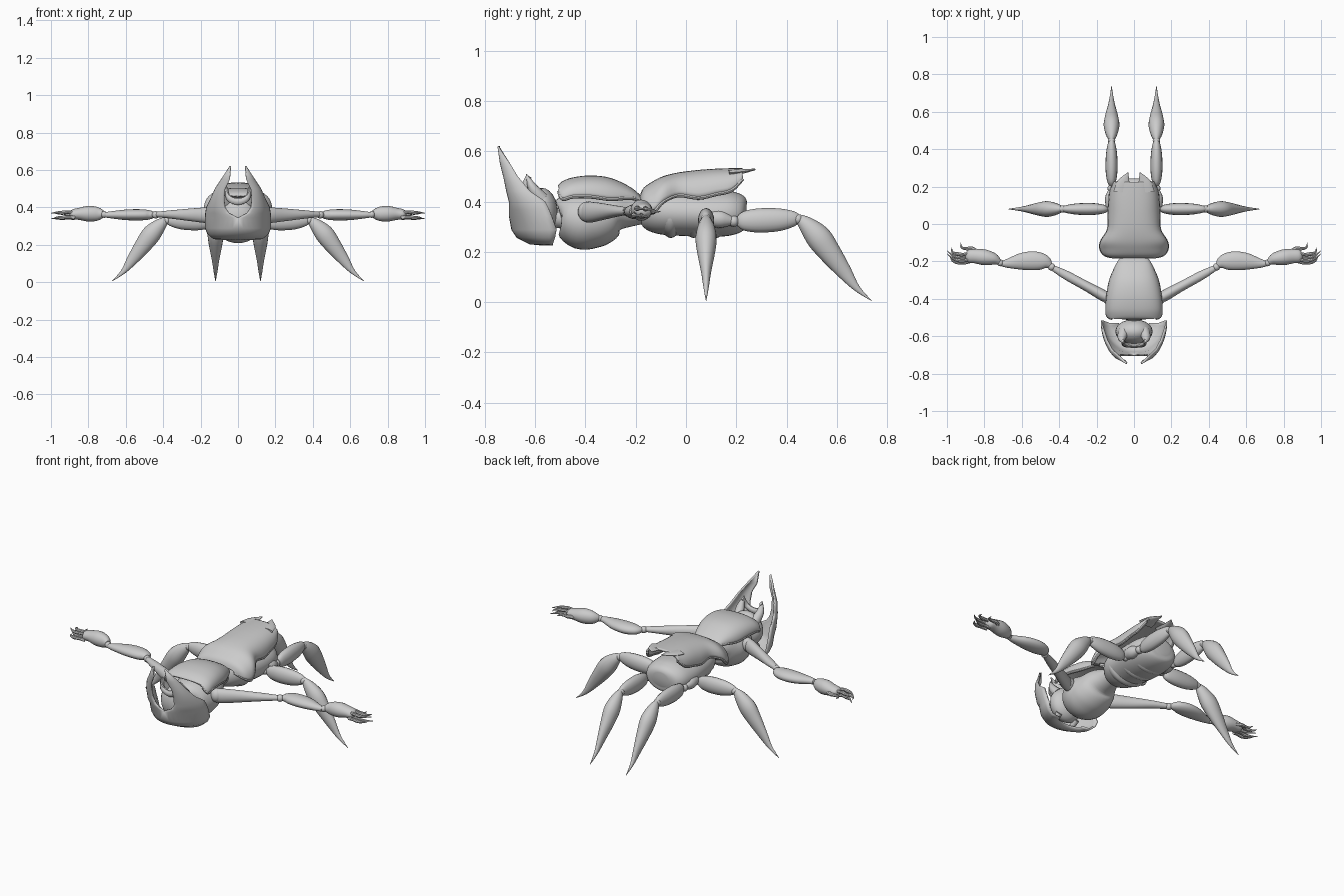
import bpy, bmesh, math
from mathutils import Vector

UP = Vector((0, 0, 1))


def smooth_rows(rows, steps):
    """Catmull-Rom interpolation through rows of numbers."""
    out = []
    for i in range(len(rows) - 1):
        p0, p1 = rows[max(i - 1, 0)], rows[i]
        p2, p3 = rows[i + 1], rows[min(i + 2, len(rows) - 1)]
        for k in range(steps):
            t = k / steps
            out.append([0.5 * (2 * b + (c - a) * t + (2 * a - 5 * b + 4 * c - d) * t * t
                               + (3 * b - a - 3 * c + d) * t ** 3)
                        for a, b, c, d in zip(p0, p1, p2, p3)])
    return out + [list(rows[-1])]


def finish(name, bm, mirror=False, thick=0.0):
    bmesh.ops.recalc_face_normals(bm, faces=bm.faces)
    mesh = bpy.data.meshes.new(name)
    bm.to_mesh(mesh)
    bm.free()
    ob = bpy.data.objects.new(name, mesh)
    bpy.context.collection.objects.link(ob)
    if mirror:
        m = ob.modifiers.new("Mirror", 'MIRROR')
        m.merge_threshold = 0.0005
    if thick:
        s = ob.modifiers.new("Solidify", 'SOLIDIFY')
        s.thickness, s.offset = thick, 0
    bpy.ops.object.select_all(action='DESELECT')
    ob.select_set(True)
    bpy.context.view_layer.objects.active = ob
    bpy.ops.object.shade_smooth_by_angle(angle=math.radians(40))
    return ob


def tube(name, rows, mirror=False, sides=20, steps=4):
    """Elliptical loft; each row is x, y, z, half width, half height."""
    rows = smooth_rows(rows, steps)
    bm, rings = bmesh.new(), []
    for i, r in enumerate(rows):
        d = Vector(rows[min(i + 1, len(rows) - 1)][:3]) - Vector(rows[max(i - 1, 0)][:3])
        d.normalize()
        side = d.cross(UP).normalized()
        up = side.cross(d)
        a, b = max(r[3], 0.001), max(r[4], 0.001)
        rings.append([bm.verts.new(Vector(r[:3]) + side * a * math.cos(t) + up * b * math.sin(t))
                      for t in (2 * math.pi * k / sides for k in range(sides))])
    for p, q in zip(rings, rings[1:]):
        for k in range(sides):
            n = (k + 1) % sides
            bm.faces.new((p[k], p[n], q[n], q[k]))
    bm.faces.new(rings[0])
    bm.faces.new(rings[-1])
    return finish(name, bm, mirror)


def ball(name, c, r, mirror=False):
    bm = bmesh.new()
    bmesh.ops.create_uvsphere(bm, u_segments=20, v_segments=12, radius=1)
    bmesh.ops.scale(bm, vec=r, verts=bm.verts)
    bmesh.ops.translate(bm, vec=c, verts=bm.verts)
    return finish(name, bm, mirror)


def sheet(name, grid, mirror, thick):
    bm = bmesh.new()
    vs = [[bm.verts.new(p) for p in row] for row in grid]
    for p, q in zip(vs, vs[1:]):
        for k in range(len(p) - 1):
            bm.faces.new((p[k], p[k + 1], q[k + 1], q[k]))
    bmesh.ops.remove_doubles(bm, verts=bm.verts, dist=0.0003)
    return finish(name, bm, mirror, thick)


def arch_shell(name, rows):
    """Curved back shell; each row is y, half width, top z, edge z."""
    grid = []
    for y, w, zt, ze in smooth_rows(rows, 4):
        line = []
        for k in range(25):
            t = math.pi * k / 24
            c, s = math.cos(t), math.sin(t)
            line.append((w * math.copysign(abs(c) ** 0.8, c), y, ze + (zt - ze) * s ** 0.8))
        grid.append(line)
    sheet(name, grid, False, 0.012)
    # thick rolled rim along the lower edge
    rim = [(w, y, ze, 0.008, 0.008) for y, w, zt, ze in rows]
    tube(name + "_rim", rim, True, 8)


# body masses
tube("abdomen", [(0, -.19, .36, .03, .03), (0, -.16, .36, .08, .07), (0, -.1, .36, .12, .09),
                 (0, 0, .355, .135, .092), (0, .1, .352, .14, .093), (0, .18, .355, .13, .088),
                 (0, .225, .36, .10, .07), (0, .24, .36, .05, .04)], sides=32)
tube("thorax", [(0, -.50, .35, .05, .05), (0, -.485, .35, .10, .085), (0, -.42, .33, .13, .118),
                (0, -.37, .33, .13, .115), (0, -.33, .34, .12, .105), (0, -.28, .36, .10, .08),
                (0, -.22, .36, .07, .06), (0, -.15, .36, .055, .045)], sides=32)
for i, y in enumerate((-.06, .03, .12)):
    tube(f"belly_ridge_{i + 1}", [(0, y - .035, .345, .11, .07), (0, y, .345, .125, .09),
                                  (0, y + .035, .345, .11, .07)], sides=32)

# back shells
arch_shell("thorax_shell", [(-.505, .12, .46, .44), (-.49, .142, .475, .41), (-.45, .145, .49, .42),
                            (-.38, .14, .498, .42), (-.30, .125, .488, .41),
                            (-.22, .09, .45, .415), (-.175, .06, .41, .40)])
arch_shell("wing_shell", [(-.178, .10, .42, .40), (-.165, .155, .45, .375), (-.13, .178, .475, .36),
                          (-.09, .172, .495, .40), (-.03, .137, .51, .425), (.05, .135, .52, .415),
                          (.12, .13, .525, .43), (.18, .122, .527, .445), (.225, .10, .527, .49)])
tube("shell_tail_point", [(.06, .17, .515, .05, .012), (.055, .22, .52, .035, .01),
                          (.032, .275, .528, .002, .003)], True, 12)

# head, neck and jaws
ball("head", (0, -.575, .355), (.10, .066, .10))
tube("neck", [(0, -.54, .34, .06, .06), (0, -.51, .335, .04, .04), (0, -.47, .34, .06, .06)])
tube("brow_ring", [(-.06, -.625, .50, .008, .012), (-.05, -.645, .45, .012, .016),
                   (0, -.65, .43, .012, .018), (.05, -.645, .45, .012, .016),
                   (.06, -.625, .50, .008, .012)], sides=10)
tube("brow_spike", [(.055, -.575, .41, .03, .03), (.065, -.61, .455, .022, .02),
                    (.06, -.635, .51, .002, .002)], True, 12)
tube("jaw", [(.06, -.56, .28, .018, .018), (.055, -.60, .25, .014, .014),
             (.015, -.62, .24, .003, .003)], True, 10)

# horned face shield: z, inner x, outer x, inner y, outer y
shield = [(.62, .037, .04, -.745, -.744), (.55, .043, .085, -.735, -.70),
          (.50, .068, .118, -.722, -.67), (.44, .073, .145, -.71, -.62),
          (.40, .068, .165, -.70, -.56), (.37, .048, .17, -.70, -.545),
          (.345, 0, .172, -.70, -.535), (.29, 0, .172, -.69, -.515),
          (.26, 0, .16, -.67, -.52), (.235, 0, .13, -.62, -.53), (.23, 0, .08, -.57, -.53)]
grid = []
for z, xi, xo, yi, yo in shield:
    grid.append([(xi + (xo - xi) * math.sin(t), yi + (yo - yi) * (1 - math.cos(t)), z)
                 for t in (math.pi / 2 * k / 10 for k in range(11))])
sheet("face_shield", grid, True, 0.01)


# walking legs, drawn along one direction in a vertical plane
def leg(name, place, mirror=True):
    def seg(part, rows):
        tube(f"{name}_{part}", [(*place(d), z, a, b) for d, z, a, b in rows], mirror, 16)
    ball(f"{name}_hip", (*place(.06), .322), (.022, .022, .022), mirror)
    seg("base", [(-.04, .335, .03, .03), (.01, .33, .035, .035), (.06, .322, .014, .014)])
    seg("thigh", [(.075, .322, .012, .02), (.10, .323, .024, .038), (.16, .325, .032, .048),
                  (.24, .328, .03, .045), (.30, .332, .02, .03), (.325, .332, .008, .012)])
    ball(f"{name}_knee", (*place(.315), .33), (.02, .02, .02), mirror)
    seg("shin", [(.31, .34, .008, .012), (.345, .312, .028, .032), (.395, .26, .042, .05),
                 (.44, .20, .036, .045), (.50, .12, .02, .03), (.55, .055, .01, .013),
                 (.608, .006, .001, .001)])


leg("middle_leg", lambda d: (.065 + d, .08))
leg("rear_leg", lambda d: (.12, .13 + d))

# arms
ball("shoulder", (.135, -.395, .36), (.035, .035, .04), True)
tube("upper_arm", [(.12, -.405, .36, .022, .035), (.16, -.385, .358, .03, .042),
                   (.25, -.335, .36, .026, .034), (.36, -.275, .362, .024, .022),
                   (.43, -.237, .362, .016, .015)], True)
ball("elbow", (.44, -.23, .36), (.02, .02, .02), True)
tube("forearm", [(.445, -.225, .36, .012, .012), (.475, -.205, .36, .038, .025),
                 (.53, -.197, .36, .05, .03), (.60, -.20, .36, .045, .028),
                 (.67, -.21, .36, .026, .02), (.71, -.212, .36, .014, .014)], True)
ball("wrist", (.715, -.208, .362), (.018, .018, .018), True)
tube("hand", [(.72, -.205, .365, .015, .018), (.75, -.188, .365, .032, .036),
              (.80, -.178, .366, .042, .042), (.85, -.172, .365, .038, .032),
              (.885, -.172, .362, .034, .026), (.90, -.172, .36, .015, .012)], True)
for i, (y, z, tip) in enumerate(((-.20, .345, .985), (-.188, .372, 1.0),
                                 (-.172, .342, 1.0), (-.155, .37, .975))):
    tube(f"finger_{i + 1}", [(.875, y, z, .009, .011), (.91, y - .008, z + .003, .009, .009),
                             (.94, y - .006, z, .01, .01), (.97, y + .004, z, .006, .006),
                             (tip, y + .03, z - .003, .001, .001)], True, 8, 3)
tube("thumb", [(.84, -.15, .36, .014, .014), (.87, -.13, .36, .011, .011),
               (.895, -.132, .36, .009, .009), (.922, -.125, .36, .006, .006),
               (.926, -.10, .36, .001, .001)], True, 8, 3)
